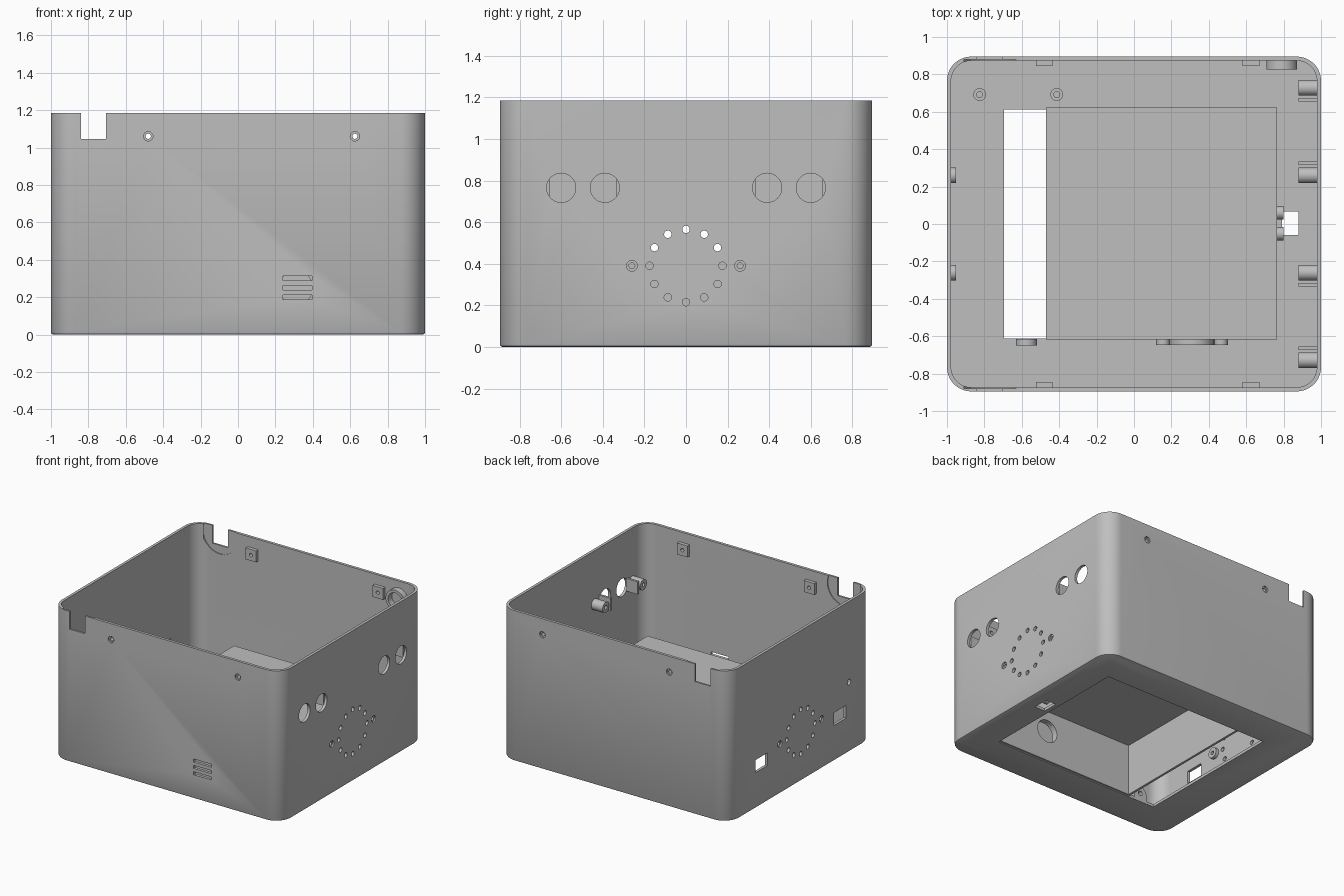
import bpy, bmesh, math
from mathutils import Matrix, Vector

cube = bpy.data.objects.get("Cube")
if cube:
    bpy.data.objects.remove(cube, do_unlink=True)

grey = bpy.data.materials.new("matte grey")
grey.use_nodes = True
COLOUR = (0.52, 0.52, 0.52, 1)
grey.diffuse_color = COLOUR
grey.node_tree.nodes["Principled BSDF"].inputs["Base Color"].default_value = COLOUR

HX, HY, TOP, WALL, RADIUS = 1.0, 0.895, 1.185, 0.022, 0.13
AXES = {"x": Vector((1, 0, 0)), "y": Vector((0, 1, 0)), "z": Vector((0, 0, 1))}


def finish(name, bm):
    bmesh.ops.recalc_face_normals(bm, faces=bm.faces)
    mesh = bpy.data.meshes.new(name)
    bm.to_mesh(mesh)
    bm.free()
    mesh.materials.append(grey)
    ob = bpy.data.objects.new(name, mesh)
    bpy.context.collection.objects.link(ob)
    return ob


def box(name, x, y, z):
    """Box from (low, high) ranges."""
    bm = bmesh.new()
    bmesh.ops.create_cube(bm, size=1)
    for v in bm.verts:
        v.co = [r[0] + (c + 0.5) * (r[1] - r[0]) for c, r in zip(v.co, (x, y, z))]
    return finish(name, bm)


def cyl(name, axis, centre, r, length, sides=32):
    """Cylinder centred on a point along one axis."""
    bm = bmesh.new()
    turn = AXES["z"].rotation_difference(AXES[axis]).to_matrix().to_4x4()
    bmesh.ops.create_cone(bm, cap_ends=True, segments=sides, radius1=r, radius2=r,
                          depth=length, matrix=Matrix.Translation(centre) @ turn)
    return finish(name, bm)


def rounded_prism(name, rings):
    """Loft rounded rectangles given as (inset, height)."""
    bm = bmesh.new()
    loops = []
    for inset, z in rings:
        r, loop = RADIUS - inset, []
        for q, (sx, sy) in enumerate([(1, 1), (-1, 1), (-1, -1), (1, -1)]):
            for k in range(13):
                a = math.pi / 2 * (q + k / 12)
                loop.append(bm.verts.new((sx * (HX - RADIUS) + r * math.cos(a),
                                          sy * (HY - RADIUS) + r * math.sin(a), z)))
        loops.append(loop)
    for low, high in zip(loops, loops[1:]):
        for i in range(len(low)):
            j = (i + 1) % len(low)
            bm.faces.new((low[i], low[j], high[j], high[i]))
    bm.faces.new(loops[0])
    bm.faces.new(loops[-1])
    return finish(name, bm)


def boolean(ob, other, operation="DIFFERENCE"):
    """Apply a boolean and remove the helper."""
    other.hide_render = True
    mod = ob.modifiers.new("shape", "BOOLEAN")
    mod.operation, mod.solver, mod.object = operation, "EXACT", other
    bpy.context.view_layer.objects.active = ob
    bpy.ops.object.modifier_apply(modifier=mod.name)
    bpy.data.objects.remove(other, do_unlink=True)


def drill(ob, axis, centre, r, length, sides=24):
    boolean(ob, cyl("cutter", axis, centre, r, length, sides))


def tube(name, axis, centre, r, hole, length):
    ob = cyl(name, axis, centre, r, length)
    drill(ob, axis, centre, hole, length + 0.02)
    return ob


# Case shell with softened bottom edge
shell = rounded_prism("case_shell", [(0.012, 0), (0.004, 0.004), (0, 0.012), (0, TOP)])
boolean(shell, rounded_prism("cutter", [(WALL, WALL), (WALL, TOP + 0.1)]))

# Floor openings
boolean(shell, box("cutter", (-0.695, 0.755), (-0.613, 0.613), (-0.1, 0.1)))
boolean(shell, box("cutter", (0.79, 0.88), (-0.058, 0.066), (-0.1, 0.1)))

# Cable notches and screw holes in front and back walls
SCREW_X, SCREW_Z = (-0.48, 0.625), 1.06
for side in (-1, 1):
    drill(shell, "y", (-0.77, side * (HY - WALL), 1.13), 0.15, 0.014, 48)
    boolean(shell, box("cutter", (-0.84, -0.705),
                       sorted((side * 0.8, side * 1.0)), (1.045, 1.3)))
    for x in SCREW_X:
        drill(shell, "y", (x, side * HY, SCREW_Z), 0.025, 0.024)
        drill(shell, "y", (x, side * HY, SCREW_Z), 0.014, 0.1)

# Front vent slots
for z in (0.2, 0.25, 0.3):
    boolean(shell, box("cutter", (0.24, 0.395), (-1, -0.8), (z - 0.012, z + 0.012)))

# Speaker grilles in both side walls
GRILLE_Z = 0.39
for side in (-1, 1):
    for i in range(12):
        a = math.tau * i / 12
        drill(shell, "x", (side, 0.175 * math.cos(a), GRILLE_Z + 0.175 * math.sin(a)), 0.018, 0.1, 16)
    for y in (-0.26, 0.26):
        drill(shell, "x", (side * HX, y, GRILLE_Z), 0.026, 0.024)
        drill(shell, "x", (side * HX, y, GRILLE_Z), 0.014, 0.1)

# Sensor holes in the left wall
for y in (-0.6, -0.39, 0.39, 0.6):
    drill(shell, "x", (HX, y, 0.765), 0.07, 0.1, 40)

# Windows and small hole in the right wall
for y in (-0.49, 0.49):
    boolean(shell, box("cutter", (-1.1, -0.9), (y - 0.075, y + 0.075), (0.28, 0.38)))
drill(shell, "x", (-HX, -0.6, 0.55), 0.022, 0.1)

# Raised housing over the floor opening
housing = box("inner_housing", (-0.47, 0.765), (-0.617, 0.622), (0.008, 0.435))
boolean(housing, box("cutter", (-0.452, 0.747), (-0.599, 0.604), (-0.1, 0.413)))
FAN = (0.31, -0.631, 0.25)
drill(housing, "y", FAN, 0.09, 0.1, 40)

# Ring and screw bosses on the housing
parts = [shell, housing, tube("vent_ring", "y", FAN, 0.12, 0.09, 0.032)]
for x in (0.155, 0.465):
    parts.append(tube("vent_screw_boss", "y", (x, FAN[1], FAN[2]), 0.037, 0.015, 0.032))
for y in (-0.052, 0.06):
    parts.append(tube("housing_screw_boss", "x", (0.782, y, 0.1), 0.035, 0.015, 0.036))

# Rounded tab beside the floor slot
tab = cyl("floor_tab", "y", (-0.575, -0.632, 0.07), 0.056, 0.036)
boolean(tab, box("cutter", (-0.631, -0.519), (-0.65, -0.614), (0.015, 0.07)), "UNION")
drill(tab, "y", (-0.575, -0.632, 0.07), 0.018, 0.1)
parts.append(tab)

# Standoffs on the floor
for x in (-0.825, -0.413):
    parts.append(tube("floor_standoff", "z", (x, 0.692, 0.065), 0.034, 0.016, 0.09))

# Screw pads inside the front and back walls
for side in (-1, 1):
    for x in SCREW_X:
        pad = box("screw_pad", (x - 0.045, x + 0.045),
                  sorted((side * 0.846, side * 0.875)), (SCREW_Z - 0.045, SCREW_Z + 0.045))
        drill(pad, "y", (x, side * 0.86, SCREW_Z), 0.014, 0.1)
        parts.append(pad)

# Round socket inside the back wall
parts.append(tube("back_socket", "y", (0.79, 0.85, 1.05), 0.082, 0.06, 0.05))

# Speaker bosses on both walls, sensor bosses and ribs on the left wall
for y in (-0.26, 0.26):
    for side in (-1, 1):
        parts.append(tube("speaker_boss", "x", (side * 0.966, y, GRILLE_Z), 0.042, 0.014, 0.028))
for side in (-1, 1):
    for y, rib in ((0.26, 0.325), (0.728, 0.665)):
        parts.append(tube("sensor_boss", "x", (0.93, side * y, 0.765), 0.042, 0.015, 0.1))
        parts.append(box("sensor_rib", (0.88, 0.98),
                         (side * rib - 0.009, side * rib + 0.009), (0.715, 0.815)))

# Smooth curved faces, keep edges sharp
bpy.ops.object.select_all(action="DESELECT")
for ob in parts:
    ob.select_set(True)
bpy.context.view_layer.objects.active = shell
bpy.ops.object.shade_smooth_by_angle(angle=math.radians(30))
